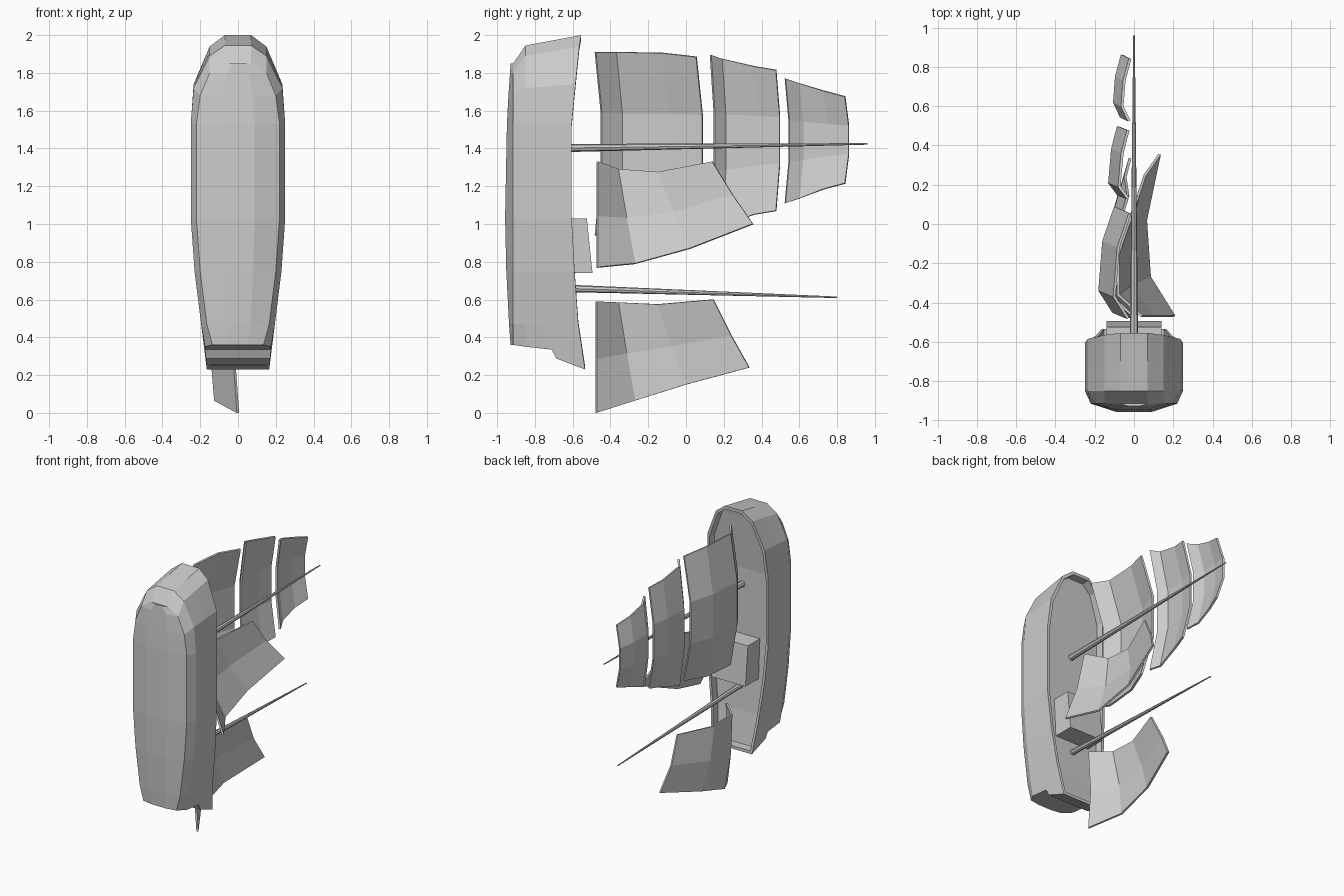
import bpy, bmesh, math
from mathutils import Vector

if "Cube" in bpy.data.objects:
    bpy.data.objects.remove(bpy.data.objects["Cube"])

grey = bpy.data.materials.new("plain_grey")
grey.use_nodes = True
grey.diffuse_color = (0.6, 0.6, 0.6, 1)
grey.node_tree.nodes["Principled BSDF"].inputs["Base Color"].default_value = (0.6, 0.6, 0.6, 1)


def finish(name, bm):
    bmesh.ops.recalc_face_normals(bm, faces=bm.faces)
    mesh = bpy.data.meshes.new(name)
    bm.to_mesh(mesh)
    bm.free()
    mesh.materials.append(grey)
    ob = bpy.data.objects.new(name, mesh)
    bpy.context.collection.objects.link(ob)
    return ob


def bridge(bm, a, b):
    for i in range(len(a)):
        j = (i + 1) % len(a)
        bm.faces.new((a[i], a[j], b[j], b[i]))


def lerp_all(a, b, t):
    return [Vector(p).lerp(Vector(q), t) for p, q in zip(a, b)]


# Hull: half outlines from bow (top) to stern, stacked from keel to rim
rim = [Vector(p) for p in (
    (0.07, -0.555, 2.0), (0.15, -0.565, 1.94), (0.235, -0.585, 1.74), (0.25, -0.605, 1.53),
    (0.25, -0.605, 1.03), (0.23, -0.59, 0.75), (0.195, -0.57, 0.47), (0.165, -0.535, 0.23))]
bilge = [Vector((p.x, -0.85, z)) for p, z in
         zip(rim, (1.945, 1.89, 1.72, 1.53, 1.03, 0.75, 0.47, 0.35))]
bilge[-1].x = 0.175
chine = [Vector((x, -0.915, z)) for x, z in (
    (0.07, 1.85), (0.15, 1.8), (0.2, 1.68), (0.22, 1.53),
    (0.22, 1.03), (0.2, 0.75), (0.165, 0.47), (0.135, 0.36))]
keel = [Vector((p.x * 0.4, -0.958 + 0.03 * (abs(p.z - 1.1) / 0.75) ** 2, p.z)) for p in chine]
counter = lerp_all(bilge, rim, 0.45)
counter[-1] = Vector((0.175, -0.71, 0.335))
gallery = lerp_all(bilge, rim, 0.52)
inner = [Vector((p.x * 0.92, p.y, 1.1 + (p.z - 1.1) * 0.975)) for p in rim]
deck = [p + Vector((0, -0.06, 0)) for p in inner]

bm = bmesh.new()
rings = []
for half in (keel, chine, bilge, counter, gallery, rim, inner, deck):
    full = half + [Vector((-p.x, p.y, p.z)) for p in reversed(half)]
    rings.append([bm.verts.new(p) for p in full])
for lower, upper in zip(rings, rings[1:]):
    bridge(bm, lower, upper)
for ring in (rings[0], rings[-1]):          # keel plate and deck, strip by strip
    n = len(ring)
    for i in range(n // 2 - 1):
        bm.faces.new((ring[i], ring[i + 1], ring[n - 2 - i], ring[n - 1 - i]))
finish("hull", bm)

# Cabin block on the deck, with a slanted roof
bm = bmesh.new()
ends = [[bm.verts.new((x, y, z)) for x, y in
         ((-0.14, -0.68), (0.14, -0.68), (0.14, roof), (-0.14, roof))]
        for z, roof in ((0.74, -0.495), (1.03, -0.525))]
bridge(bm, *ends)
for end in ends:
    bm.faces.new(end)
finish("cabin", bm)


# Masts: tapered eight-sided poles
def mast(name, base, tip, r1, r2):
    base, tip = Vector(base), Vector(tip)
    axis = tip - base
    bm = bmesh.new()
    bmesh.ops.create_cone(bm, cap_ends=True, segments=8, radius1=r1, radius2=r2, depth=axis.length)
    ob = finish(name, bm)
    ob.location = (base + tip) / 2
    ob.rotation_euler = axis.to_track_quat("Z", "Y").to_euler()


mast("fore_mast", (0, -0.66, 1.402), (0, 0.96, 1.424), 0.022, 0.004)
mast("aft_mast", (0, -0.65, 0.66), (0, 0.8, 0.612), 0.02, 0.004)


# Sails: sheet between a bottom and a top edge, bellied in between
def sail(name, bottom, top, rows, belly):
    bm = bmesh.new()
    grid = []
    for r in range(rows + 1):
        t = r / rows
        bulge = Vector(belly) * min(1, math.sin(math.pi * t) * 1.155)
        grid.append([bm.verts.new(p + bulge) for p in lerp_all(bottom, top, t)])
    for a, b in zip(grid, grid[1:]):
        for i in range(len(a) - 1):
            bm.faces.new((a[i], a[i + 1], b[i + 1], b[i]))
    ob = finish(name, bm)
    mod = ob.modifiers.new("thickness", "SOLIDIFY")
    mod.thickness = 0.014
    mod.offset = 0


# Square sails: columns of (x, y, bottom z, top z)
def square_sail(name, columns, belly):
    sail(name, [(x, y, lo) for x, y, lo, hi in columns],
         [(x, y, hi) for x, y, lo, hi in columns], 3, belly)


square_sail("course_sail", ((-0.03, -0.48, 0.94, 1.91), (-0.1, -0.37, 0.94, 1.91),
                            (-0.08, -0.12, 0.945, 1.905), (-0.02, 0.055, 0.965, 1.885)),
            (-0.075, 0.032, 0))
square_sail("top_sail", ((-0.03, 0.13, 0.97, 1.895), (-0.075, 0.19, 0.99, 1.875),
                         (-0.06, 0.36, 1.05, 1.835), (-0.03, 0.477, 1.07, 1.815)),
            (-0.05, 0.02, 0))
square_sail("topgallant_sail", ((-0.025, 0.525, 1.11, 1.77), (-0.06, 0.6, 1.135, 1.745),
                                (-0.05, 0.73, 1.185, 1.705), (-0.02, 0.842, 1.215, 1.675)),
            (-0.04, 0.02, 0))

# Fore-and-aft sails
sail("middle_gaff_sail",
     ((0.205, -0.47, 0.77), (0.08, -0.27, 0.79), (0.06, 0.02, 0.87), (0.13, 0.355, 1.0)),
     ((0.04, -0.47, 1.33), (-0.08, -0.36, 1.29), (-0.08, -0.15, 1.275), (0.02, 0.14, 1.33)),
     2, (-0.02, 0, -0.01))
sail("aft_gaff_sail",
     ((0, -0.475, 0.0), (-0.12, -0.27, 0.065), (-0.12, 0, 0.15), (-0.02, 0.335, 0.24)),
     ((0, -0.475, 0.59), (-0.12, -0.36, 0.585), (-0.12, -0.15, 0.575), (-0.03, 0.145, 0.6)),
     2, (-0.02, 0, -0.01))
